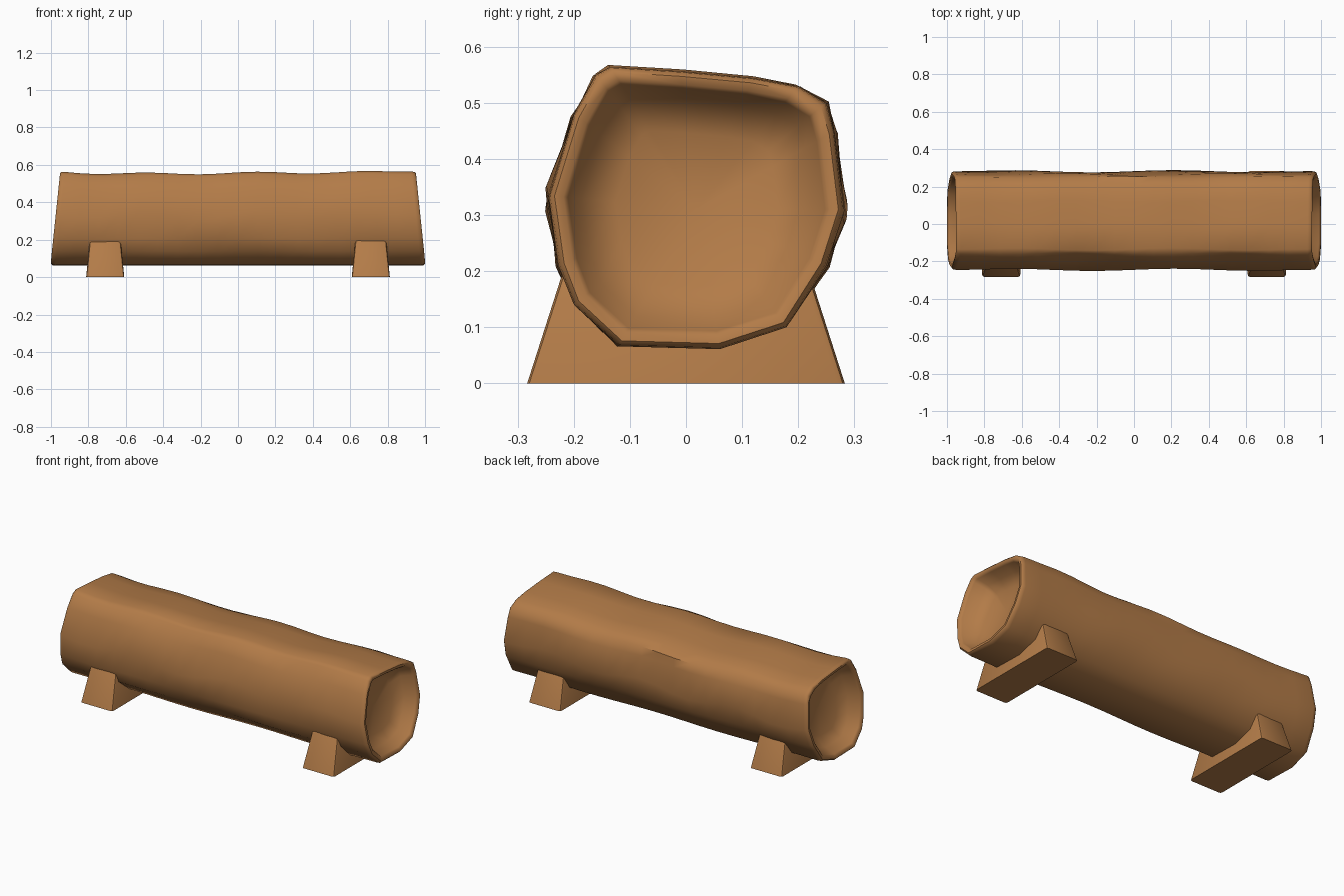
import bpy, bmesh, math
from mathutils import Vector

cube = bpy.data.objects.get("Cube")
if cube:
    bpy.data.objects.remove(cube, do_unlink=True)

wood = bpy.data.materials.new("warm_brown_wood")
wood.use_nodes = True
COLOR = (0.45, 0.2, 0.065, 1)
wood.diffuse_color = COLOR
shader = wood.node_tree.nodes["Principled BSDF"]
shader.inputs["Base Color"].default_value = COLOR
shader.inputs["Roughness"].default_value = 0.9


def finish(bm, name, angle):
    """Turn a bmesh into a smooth shaded wooden object."""
    bmesh.ops.recalc_face_normals(bm, faces=bm.faces)
    mesh = bpy.data.meshes.new(name)
    bm.to_mesh(mesh)
    bm.free()
    mesh.materials.append(wood)
    obj = bpy.data.objects.new(name, mesh)
    bpy.context.collection.objects.link(obj)
    bpy.ops.object.select_all(action="DESELECT")
    obj.select_set(True)
    bpy.context.view_layer.objects.active = obj
    bpy.ops.object.shade_smooth_by_angle(angle=math.radians(angle))
    return obj


# Log cross-section as (y, z), an uneven rounded block
SECTION = [(-0.12, 0.066), (-0.2, 0.14), (-0.227, 0.21), (-0.245, 0.335),
           (-0.2, 0.48), (-0.16, 0.55), (-0.135, 0.565), (-0.01, 0.557),
           (0.12, 0.545), (0.2, 0.53), (0.25, 0.5), (0.265, 0.45),
           (0.282, 0.31), (0.25, 0.21), (0.18, 0.1), (0.06, 0.061)]
CY, CZ = 0.02, 0.31


def log_ring(bm, t, scale=1.0, inset=0.0):
    """One ring of the log; t runs from -1 to 1, the ends lean inwards at the top."""
    verts = []
    for i, (y, z) in enumerate(SECTION):
        end = 1.0 - 0.1 * max(0, z - 0.08)
        x = t * end - math.copysign(inset, t)
        wave = math.sin(10 * t + 0.57)
        inner = 1 - abs(t) ** 6
        height = (z - 0.06) / 0.5
        dz = (0.006 * wave - 0.008 + 0.007 * t) * height * inner
        if i in (3, 12):                       # wandering side ridges
            dz += 0.02 * wave * inner
        dy = 0.006 * math.sin(7 * t + 2.1 * i) * inner
        verts.append(bm.verts.new((x, CY + (y - CY) * scale + dy,
                                   CZ + (z - CZ) * scale + dz)))
    return verts


# Log: rim and hollow at each end, wavy bark between
bm = bmesh.new()
END = [(0.55, 0.105), (0.78, 0.07), (0.87, 0.012), (0.9, 0.002), (0.96, 0.0), (0.99, 0.008)]
rings = [log_ring(bm, -1, s, d) for s, d in END]
STEPS = 18
for k in range(STEPS + 1):
    rings.append(log_ring(bm, (2 * k / STEPS - 1) * 0.975))
rings += [log_ring(bm, 1, s, d) for s, d in reversed(END)]
n = len(SECTION)
for a, b in zip(rings, rings[1:]):
    for i in range(n):
        j = (i + 1) % n
        bm.faces.new((a[i], a[j], b[j], b[i]))
for ring, side in ((rings[0], -1), (rings[-1], 1)):
    hub = bm.verts.new((side * 0.86, CY, CZ))
    for i in range(n):
        bm.faces.new((ring[i], ring[(i + 1) % n], hub))
finish(bm, "log", 50)


# Cradle feet: tapered bars under the log
def foot(name, x):
    bm = bmesh.new()
    bmesh.ops.create_cube(bm, size=1)
    for v in bm.verts:
        top = v.co.z > 0
        half = Vector((0.082, 0.219)) if top else Vector((0.102, 0.283))
        v.co = (x + math.copysign(half.x, v.co.x),
                math.copysign(half.y, v.co.y), 0.2 if top else 0.0)
    edges = [e for e in bm.edges if max(v.co.z for v in e.verts) > 0.1]
    bmesh.ops.bevel(bm, geom=edges, offset=0.012, segments=2, profile=0.5,
                    affect="EDGES")
    finish(bm, name, 40)


for label, side in (("left", 1), ("right", -1)):
    foot(label + "_foot", side * 0.71)
